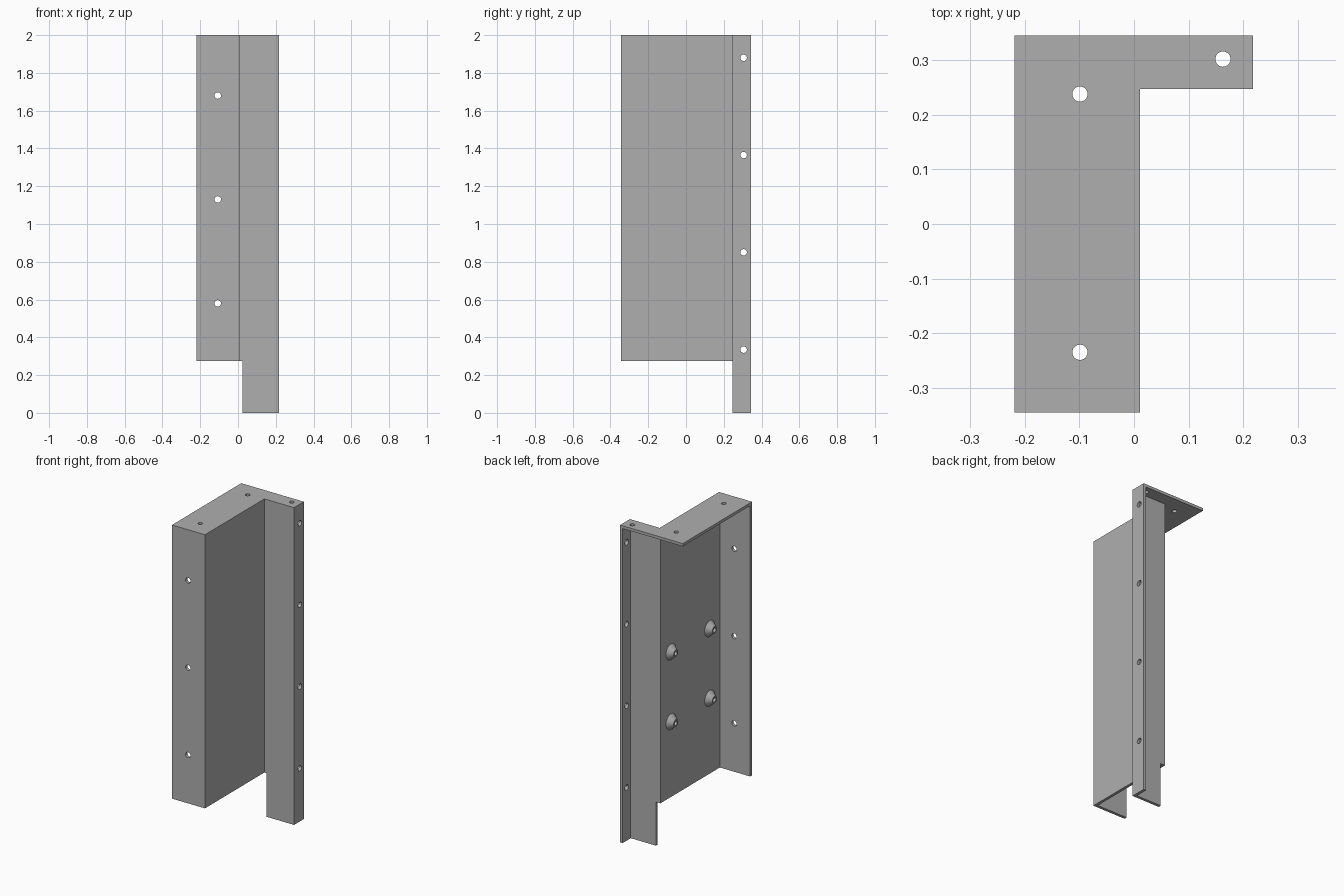
import bpy, bmesh, math
from mathutils import Vector, Matrix

if "Cube" in bpy.data.objects:
    bpy.data.objects.remove(bpy.data.objects["Cube"])

# Material
steel = bpy.data.materials.new("grey_steel")
steel.use_nodes = True
colour = (0.43, 0.43, 0.43, 1)
steel.diffuse_color = colour
steel.node_tree.nodes["Principled BSDF"].inputs["Base Color"].default_value = colour

# Main dimensions
T = 0.018                              # sheet thickness
LEFT, RIGHT = -0.219, 0.218
FRONT, BACK = -0.345, 0.345
WEB, STEP = 0.011, 0.247               # outer faces of the web and the step panel
FOOT, TOP = 0.275, 2.0


def finish(name, bm):
    bmesh.ops.recalc_face_normals(bm, faces=bm.faces)
    mesh = bpy.data.meshes.new(name)
    bm.to_mesh(mesh)
    bm.free()
    mesh.materials.append(steel)
    obj = bpy.data.objects.new(name, mesh)
    bpy.context.collection.objects.link(obj)
    return obj


def cone_between(bm, base, axis, r1, r2, depth, sides=32):
    """Cone or cylinder that starts at base and runs along axis."""
    turn = Vector(axis).to_track_quat('Z', 'Y').to_matrix().to_4x4()
    place = Matrix.Translation(base) @ turn @ Matrix.Translation((0, 0, depth / 2))
    bmesh.ops.create_cone(bm, cap_ends=True, segments=sides, radius1=r1,
                          radius2=r2, depth=depth, matrix=place)


def drill(obj, centres, axis, radius, depth=0.1):
    """Cut round holes centred on the given points."""
    bm = bmesh.new()
    for c in centres:
        cone_between(bm, Vector(c) - Vector(axis) * depth / 2, axis, radius, radius, depth)
    cutter = finish("hole_cutter", bm)
    cutter.hide_render = True
    mod = obj.modifiers.new("holes", 'BOOLEAN')
    mod.operation, mod.solver, mod.object = 'DIFFERENCE', 'EXACT', cutter
    bpy.context.view_layer.objects.active = obj
    bpy.ops.object.modifier_apply(modifier=mod.name)
    bpy.data.objects.remove(cutter)


def plate(name, outline, offset):
    """Flat sheet: an outline pushed along offset."""
    bm = bmesh.new()
    face = bm.faces.new([bm.verts.new(p) for p in outline])
    ext = bmesh.ops.extrude_face_region(bm, geom=[face])
    moved = [g for g in ext["geom"] if isinstance(g, bmesh.types.BMVert)]
    bmesh.ops.translate(bm, verts=moved, vec=offset)
    return finish(name, bm)


UNDER = TOP - T

# L-shaped top plate
outline = [(LEFT, FRONT), (WEB, FRONT), (WEB, STEP), (RIGHT, STEP), (RIGHT, BACK), (LEFT, BACK)]
top = plate("top_plate", [(x, y, UNDER) for x, y in outline], (0, 0, T))
drill(top, [(-0.099, 0.238, TOP), (-0.099, -0.235, TOP), (0.163, 0.302, TOP)], (0, 0, 1), 0.014)

# Front flange
outline = [(LEFT, FOOT), (WEB, FOOT), (WEB, UNDER), (LEFT, UNDER)]
front = plate("front_flange", [(x, FRONT, z) for x, z in outline], (0, T, 0))
drill(front, [(-0.107, FRONT, z) for z in (0.58, 1.13, 1.68)], (0, 1, 0), 0.017)

# Main web
outline = [(FRONT + T, FOOT), (STEP + T, FOOT), (STEP + T, UNDER), (FRONT + T, UNDER)]
plate("main_web", [(WEB, y, z) for y, z in outline], (-T, 0, 0))

# Step panel with its notched leg
NOTCH = 0.025
outline = [(NOTCH, 0), (RIGHT, 0), (RIGHT, UNDER), (WEB, UNDER), (WEB, FOOT), (NOTCH, FOOT)]
plate("step_panel", [(x, STEP, z) for x, z in outline], (0, T, 0))

# Narrow side flange
outline = [(STEP + T, 0), (BACK, 0), (BACK, UNDER), (STEP + T, UNDER)]
side = plate("side_flange", [(RIGHT, y, z) for y, z in outline], (-T, 0, 0))
drill(side, [(RIGHT, 0.305, 0.335 + 0.515 * i) for i in range(4)], (1, 0, 0), 0.017)

# Conical studs on the inner face of the web, each with a blind bore
INNER = WEB - T
for row, z in (("lower", 0.75), ("upper", 1.19)):
    for end, y in (("front", -0.226), ("rear", 0.16)):
        bm = bmesh.new()
        cone_between(bm, (INNER, y, z), (-1, 0, 0), 0.05, 0.022, 0.034)
        stud = finish(f"{row}_{end}_stud", bm)
        drill(stud, [(INNER - 0.034, y, z)], (1, 0, 0), 0.014, 0.04)
        bpy.ops.object.select_all(action='DESELECT')
        stud.select_set(True)
        bpy.context.view_layer.objects.active = stud
        bpy.ops.object.shade_smooth_by_angle(angle=math.radians(30))
